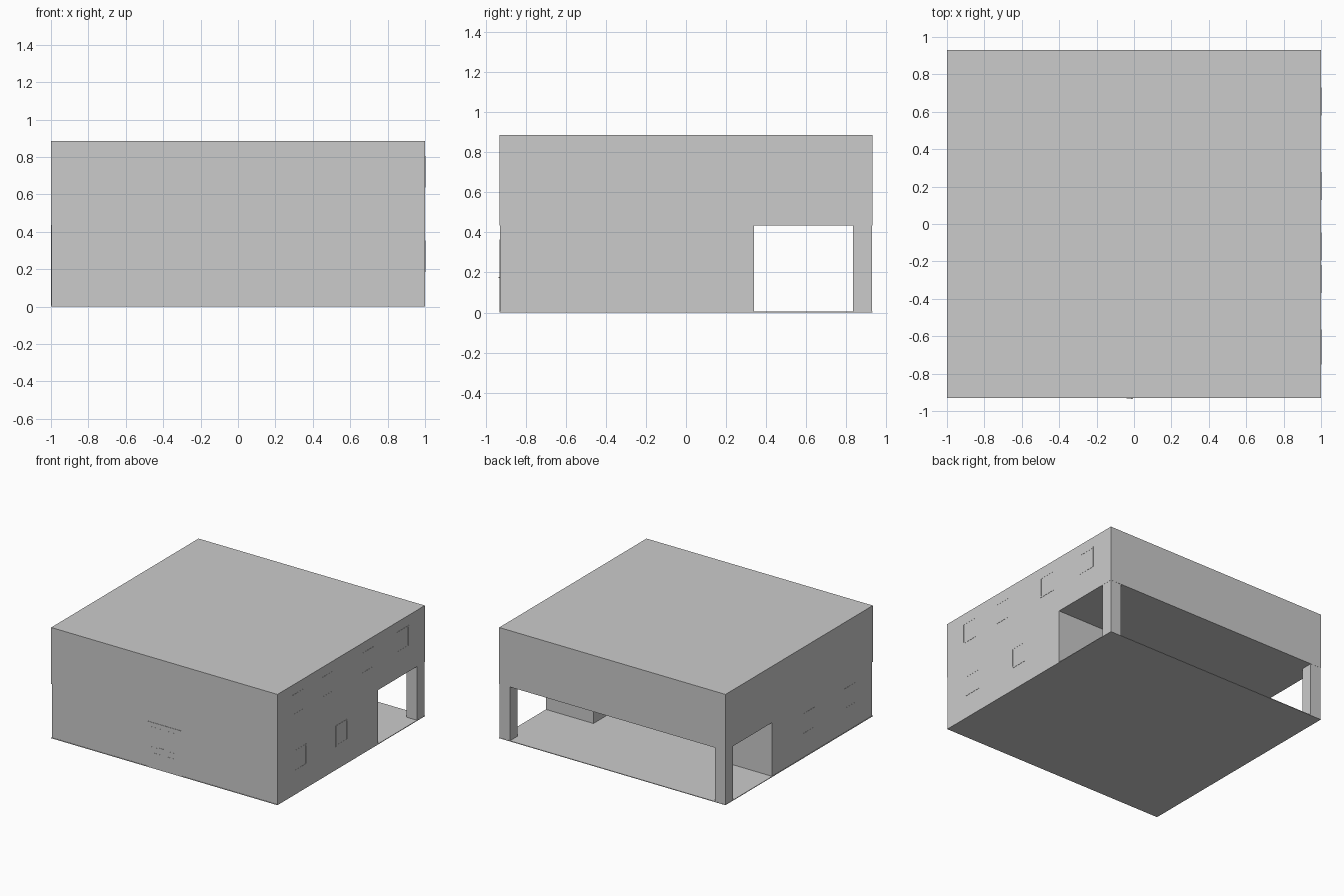
import bpy, bmesh
from mathutils import Vector

if "Cube" in bpy.data.objects:
    bpy.data.objects.remove(bpy.data.objects["Cube"])

W, D = 1.0, 0.93        # half width and half depth
Z1, Z2 = 0.435, 0.885   # storey height and roof height
T = 0.02                # wall thickness
IN = 0.003              # ground floor set-back


def add_box(bm, x0, x1, y0, y1, z0, z1):
    verts = bmesh.ops.create_cube(bm, size=1)["verts"]
    bmesh.ops.scale(bm, vec=(x1 - x0, y1 - y0, z1 - z0), verts=verts)
    bmesh.ops.translate(bm, vec=((x0 + x1) / 2, (y0 + y1) / 2, (z0 + z1) / 2), verts=verts)


def make(name, *boxes):
    bm = bmesh.new()
    for b in boxes:
        add_box(bm, *b)
    mesh = bpy.data.meshes.new(name)
    bm.to_mesh(mesh)
    bm.free()
    ob = bpy.data.objects.new(name, mesh)
    bpy.context.collection.objects.link(ob)
    return ob


def window(name, side, face, y, z, w=0.15, h=0.168, t=0.011, out=0.0015):
    """Thin raised frame and a pane on a side wall (side is +1 or -1)."""
    def xs(a, b):
        return sorted((side * a, side * b))
    x = xs(face - T - out, face + out)
    make(name + "_frame",
         (*x, y, y + t, z, z + h), (*x, y + w - t, y + w, z, z + h),
         (*x, y + t, y + w - t, z, z + t), (*x, y + t, y + w - t, z + h - t, z + h))
    make(name + "_pane", (*xs(face - T / 2, face + 0.0004), y + t, y + w - t, z + t, z + h - t))


# Slabs
make("ground_floor_slab", (-W, W, -D, D, 0, 0.005))
make("upper_floor_slab", (-W + T, W - T, -D + T, D - T, Z1, Z1 + 0.01))
make("roof_slab", (-W, W, -D, D, Z2 - 0.01, Z2))

# Upper storey outer walls
make("upper_front_wall", (-W, W, -D, -D + T, Z1, Z2 - 0.01))
make("upper_back_wall", (-W, W, D - T, D, Z1, Z2 - 0.01))
for side, name in ((-1, "left"), (1, "right")):
    x0, x1 = sorted((side * (W - T), side * W))
    make("upper_%s_wall" % name, (x0, x1, -D + T, D - T, Z1, Z2 - 0.01))

# Upper storey partitions
make("upper_partitions",
     (-0.07, -0.05, -0.04, D - T, Z1 + 0.01, Z2 - 0.01),
     (-0.05, W - T, -0.04, -0.02, Z1 + 0.01, Z2 - 0.01),
     (-0.24, -0.22, -D + T, -0.38, Z1 + 0.01, Z2 - 0.01),
     (-W + T, -0.24, -0.40, -0.38, Z1 + 0.01, Z2 - 0.01))

# Ground storey outer walls
PY = 0.34               # porch wall line
RY = -0.28              # back of the porch recess
F = -D + IN
make("lower_front_wall", (-W + IN, W, F, F + T, 0.005, Z1))
make("lower_left_wall", (-W + IN, -W + IN + T, F + T, PY, 0.005, Z1))
make("lower_right_wall", (W - T, W, F + T, PY, 0.005, Z1))

# Porch walls around the recess
make("porch_walls",
     (-W + IN + T, -0.56, PY - T, PY, 0.005, Z1),
     (0.58, W - T, PY - T, PY, 0.005, Z1),
     (-0.58, -0.56, RY, PY - T, 0.005, Z1),
     (0.58, 0.60, RY, PY - T, 0.005, Z1),
     (-0.58, 0.60, RY - T, RY, 0.005, Z1))

# Porch columns
for side, name in ((-1, "left"), (1, "right")):
    x0, x1 = sorted((side * (W - 0.095), side * (W - 0.001)))
    make("porch_column_" + name, (x0, x1, 0.833, D - 0.001, 0.005, Z1))

# Windows
for i, y in enumerate((-0.752, -0.37, 0.128, 0.58)):
    window("upper_right_window_%d" % i, 1, W, y, 0.637)
for i, y in enumerate((-0.714, -0.195)):
    window("lower_right_window_%d" % i, 1, W, y, 0.185)
    window("lower_left_window_%d" % i, -1, W - IN, y, 0.185)

# Double front door with raised panels and a handle
make("front_door", (-0.155, 0.0, -D, F + 0.01, 0, 0.365), (0.0, 0.155, -D, F + 0.01, 0, 0.365))
for x0, name in ((-0.115, "left"), (0.022, "right")):
    make("door_panels_" + name,
         *[(x0, x0 + 0.09, -D - 0.001, -D + 0.002, z0, z1)
           for z0, z1 in ((0.035, 0.125), (0.147, 0.17), (0.19, 0.33))])
make("door_handle", (-0.04, -0.005, -D - 0.005, -D - 0.002, 0.172, 0.178),
     (-0.015, -0.009, -D - 0.003, -D, 0.172, 0.178))
